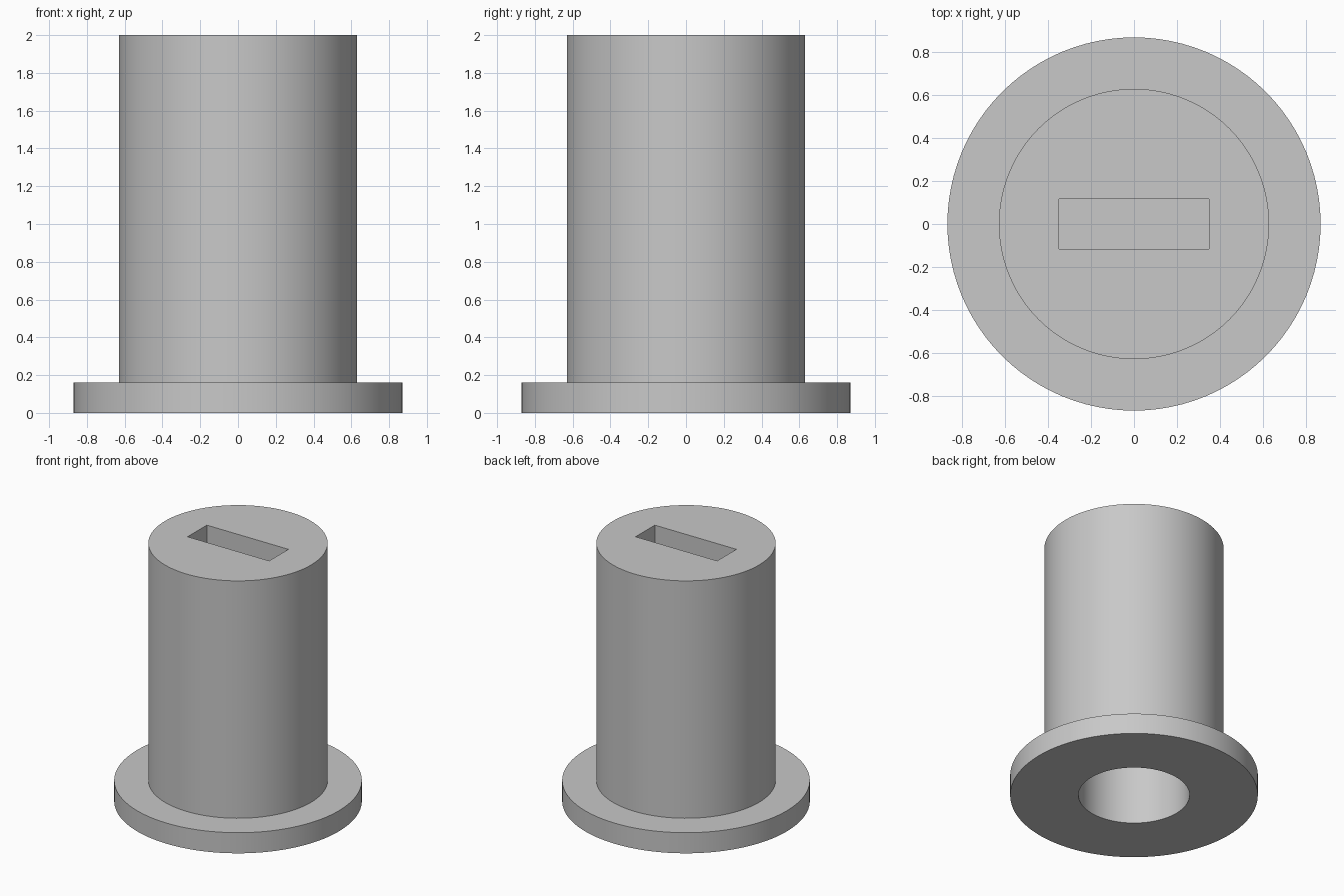
import bpy
import bmesh
import math
from mathutils import Matrix

cube = bpy.data.objects.get("Cube")
if cube:
    bpy.data.objects.remove(cube, do_unlink=True)

SEGMENTS = 96
SLOT_FLOOR = 1.5

grey = bpy.data.materials.new("plain grey")
grey.use_nodes = True
colour = (0.58, 0.58, 0.58, 1)
grey.diffuse_color = colour
grey.node_tree.nodes["Principled BSDF"].inputs["Base Color"].default_value = colour


def make_object(name, bm):
    bmesh.ops.recalc_face_normals(bm, faces=bm.faces)
    mesh = bpy.data.meshes.new(name)
    bm.to_mesh(mesh)
    bm.free()
    mesh.materials.append(grey)
    obj = bpy.data.objects.new(name, mesh)
    bpy.context.collection.objects.link(obj)
    return obj


# Flanged body with a blind bore from below: stacked rings, capped at both ends
rings = [(0.39, 1.0), (0.39, 0), (0.87, 0), (0.87, 0.16), (0.63, 0.16), (0.63, 2)]
bm = bmesh.new()
loops = []
for radius, z in rings:
    circle = bmesh.ops.create_circle(bm, segments=SEGMENTS, radius=radius,
                                     matrix=Matrix.Translation((0, 0, z)))
    loops.append(circle["verts"])
for lower, upper in zip(loops, loops[1:]):
    for i in range(SEGMENTS):
        j = (i + 1) % SEGMENTS
        bm.faces.new((lower[i], lower[j], upper[j], upper[i]))
bm.faces.new(loops[0])
bm.faces.new(loops[-1])
body = make_object("flanged_bushing", bm)

# Rectangular blind slot in the top
bm = bmesh.new()
bmesh.ops.create_cube(bm, size=1, matrix=Matrix.Translation((0, 0, SLOT_FLOOR + 0.5))
                      @ Matrix.Diagonal((0.70, 0.235, 1, 1)))
cutter = make_object("slot_cutter", bm)
cutter.hide_render = True

cut = body.modifiers.new("slot", "BOOLEAN")
cut.operation = "DIFFERENCE"
cut.solver = "EXACT"
cut.object = cutter

bpy.ops.object.select_all(action="DESELECT")
body.select_set(True)
bpy.context.view_layer.objects.active = body
bpy.ops.object.modifier_apply(modifier=cut.name)
bpy.data.objects.remove(cutter, do_unlink=True)

# Smooth the round walls and keep the rims sharp
bpy.ops.object.shade_smooth_by_angle(angle=math.radians(30))
